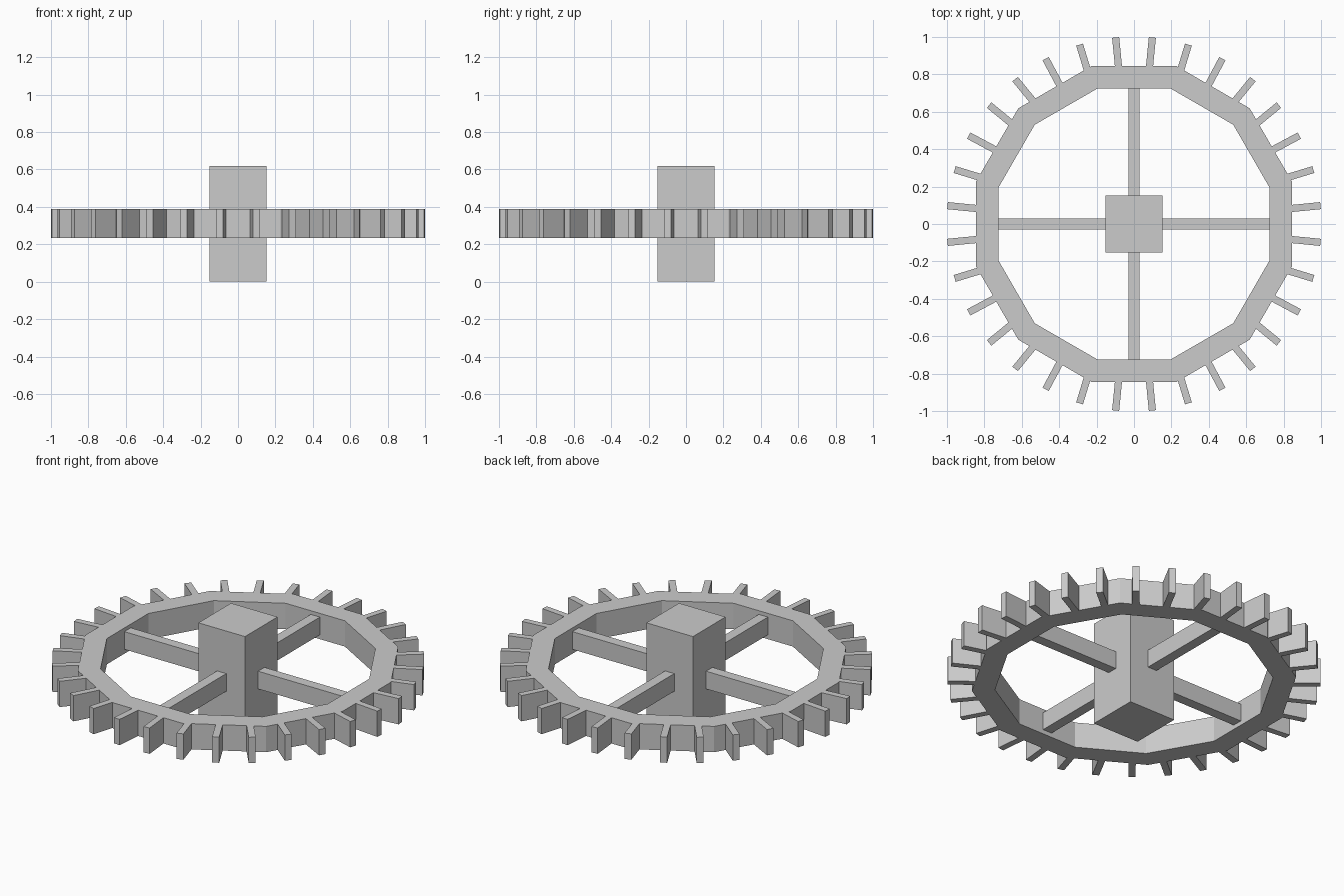
import bpy, bmesh
from math import pi, cos, sin
from mathutils import Matrix, Vector

if "Cube" in bpy.data.objects:
    bpy.data.objects.remove(bpy.data.objects["Cube"])

MID_Z = 0.311       # height of the wheel's mid-plane
RIM_H = 0.153       # rim and tooth thickness
TEETH = 32


def finish(name, bm):
    bmesh.ops.recalc_face_normals(bm, faces=bm.faces)
    mesh = bpy.data.meshes.new(name)
    bm.to_mesh(mesh)
    bm.free()
    obj = bpy.data.objects.new(name, mesh)
    bpy.context.collection.objects.link(obj)
    return obj


def box(bm, center, size, angle=0.0):
    """Add a box, then turn it about the wheel axis."""
    m = (Matrix.Rotation(angle, 4, 'Z') @ Matrix.Translation(center)
         @ Matrix.Diagonal((*size, 1)))
    bmesh.ops.create_cube(bm, size=1, matrix=m)


# Square hub
bm = bmesh.new()
box(bm, (0, 0, MID_Z - 0.002), (0.306, 0.306, 0.618))
finish("hub", bm)

# Twelve-sided rim, a rectangular section swept round the axis
bm = bmesh.new()
r_out, r_in = 0.845 / cos(pi / 12), 0.725 / cos(pi / 12)
z0, z1 = MID_Z - RIM_H / 2, MID_Z + RIM_H / 2
section = [(r_in, z0), (r_out, z0), (r_out, z1), (r_in, z1)]
rings = []
for i in range(12):
    a = pi / 12 + i * pi / 6
    rings.append([bm.verts.new((r * cos(a), r * sin(a), z)) for r, z in section])
for i in range(12):
    p, q = rings[i], rings[(i + 1) % 12]
    for j in range(4):
        k = (j + 1) % 4
        bm.faces.new((p[j], p[k], q[k], q[j]))
finish("rim", bm)

# Four spokes from hub to rim
bm = bmesh.new()
for i in range(4):
    box(bm, (0.4375, 0, MID_Z + 0.002), (0.585, 0.06, 0.105), i * pi / 2)
finish("spokes", bm)

# Radial teeth round the rim
bm = bmesh.new()
for i in range(TEETH):
    box(bm, (0.916, 0, MID_Z), (0.172, 0.038, RIM_H), (i + 0.5) * 2 * pi / TEETH)
finish("teeth", bm)
